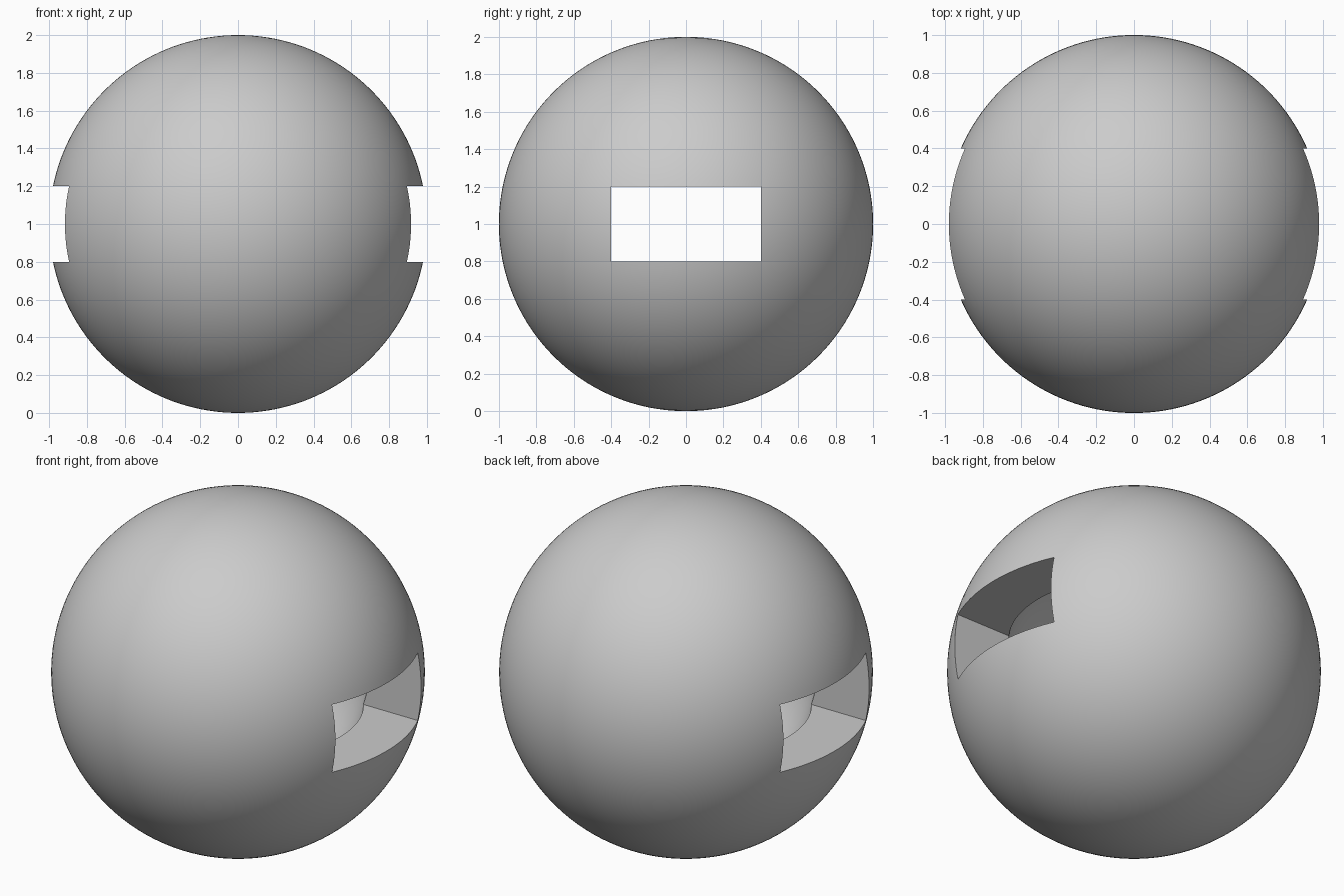
import bpy
from math import radians

if "Cube" in bpy.data.objects:
    bpy.data.objects.remove(bpy.data.objects["Cube"])

CENTRE = (0, 0, 1)


def ball(name, radius, segments, rings):
    bpy.ops.mesh.primitive_uv_sphere_add(segments=segments, ring_count=rings,
                                         radius=radius, location=CENTRE)
    obj = bpy.context.object
    obj.name = name
    return obj


def cut(target, cutter):
    mod = target.modifiers.new("cut", 'BOOLEAN')
    mod.operation = 'DIFFERENCE'
    mod.solver = 'EXACT'
    mod.object = cutter
    cutter.hide_render = True
    bpy.context.view_layer.objects.active = target
    bpy.ops.object.modifier_apply(modifier=mod.name)
    bpy.data.objects.remove(cutter)


# Thick hollow shell
shell = ball("hollow_sphere", 1.0, 160, 80)
cut(shell, ball("cavity_cutter", 0.7, 128, 64))

# Rectangular window passing through both sides along x
bpy.ops.mesh.primitive_cube_add(size=1, location=CENTRE)
window = bpy.context.object
window.name = "window_cutter"
window.scale = (3, 0.8, 0.4)
bpy.context.view_layer.update()
cut(shell, window)

# Smooth surfaces with crisp window edges
bpy.ops.object.select_all(action='DESELECT')
shell.select_set(True)
bpy.context.view_layer.objects.active = shell
bpy.ops.object.shade_smooth_by_angle(angle=radians(30))
